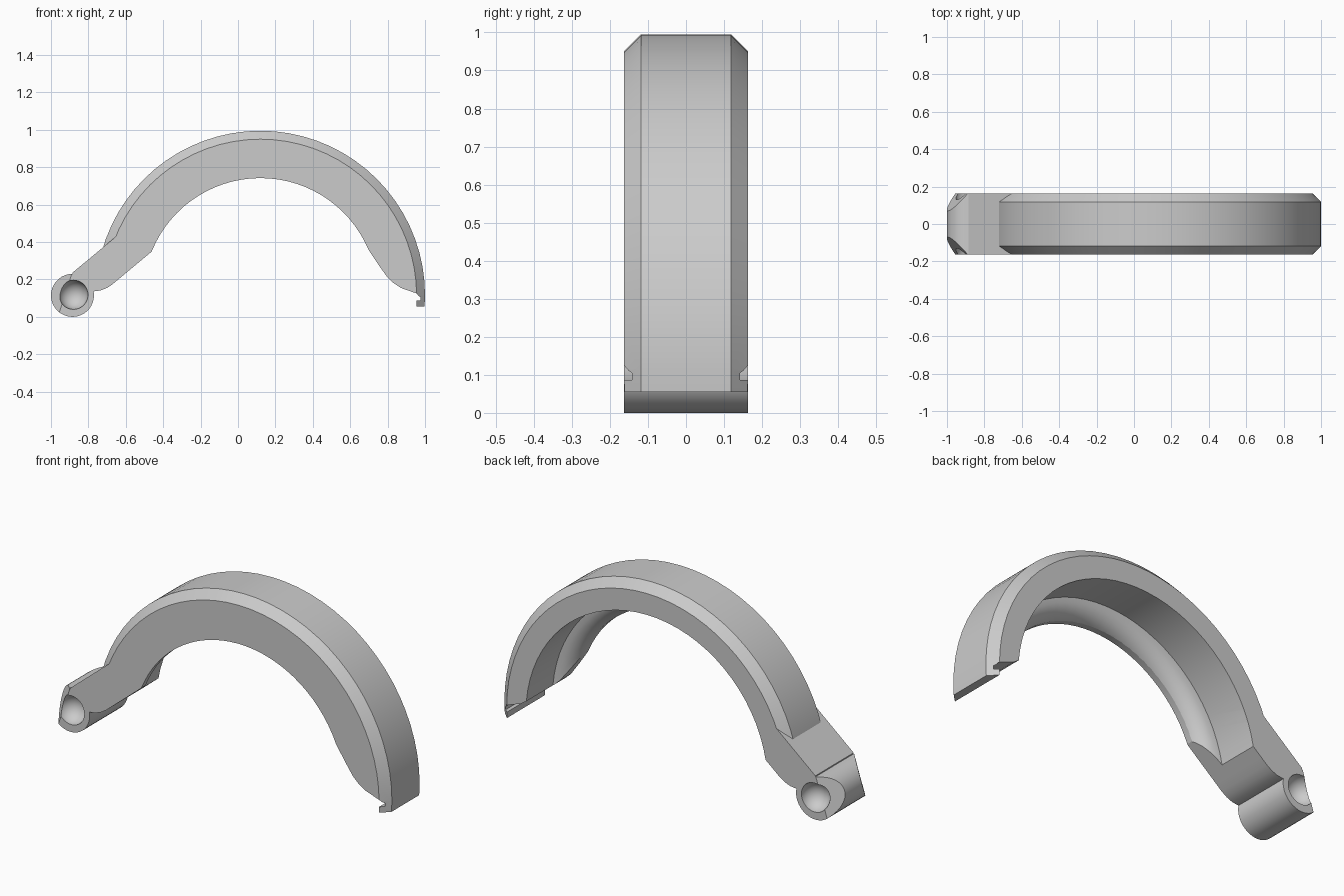
import bpy, bmesh, math
from mathutils import Vector

if "Cube" in bpy.data.objects:
    bpy.data.objects.remove(bpy.data.objects["Cube"])

X, Y, Z = Vector((1, 0, 0)), Vector((0, 1, 0)), Vector((0, 0, 1))
C = Vector((0.12, 0, 0.115))        # ring centre
K = Vector((-0.885, 0, 0.115))      # knuckle centre
W = 0.163                           # half width


def make(name, bm):
    bmesh.ops.recalc_face_normals(bm, faces=bm.faces[:])
    me = bpy.data.meshes.new(name)
    bm.to_mesh(me)
    bm.free()
    ob = bpy.data.objects.new(name, me)
    bpy.context.collection.objects.link(ob)
    return ob


def prism(name, pts, half=W, origin=Vector(), u=X, v=Z, w=Y):
    """Extrude a 2D outline (in the u, v plane) both ways along w."""
    bm = bmesh.new()
    a, b = [[bm.verts.new(origin + u * p + v * q + w * s * half) for p, q in pts]
            for s in (-1, 1)]
    bm.faces.new(a)
    bm.faces.new(b[::-1])
    for i in range(len(pts)):
        j = (i + 1) % len(pts)
        bm.faces.new((a[i], b[i], b[j], a[j]))
    return make(name, bm)


def lathe(name, pts, n=72):
    """Turn an (r, y) outline about the ring axis, with capped ends."""
    bm = bmesh.new()
    rings = [[bm.verts.new(C + Vector((r * math.cos(2 * math.pi * i / n), y,
                                       r * math.sin(2 * math.pi * i / n))))
              for i in range(n)] for r, y in pts]
    for a, b in zip(rings, rings[1:]):
        for i in range(n):
            j = (i + 1) % n
            bm.faces.new((a[i], a[j], b[j], b[i]))
    bm.faces.new(rings[0])
    bm.faces.new(rings[-1])
    return make(name, bm)


def ball(name, loc, r):
    bm = bmesh.new()
    bmesh.ops.create_uvsphere(bm, u_segments=32, v_segments=18, radius=r)
    bmesh.ops.translate(bm, verts=bm.verts[:], vec=loc)
    return make(name, bm)


def combine(ob, tool, op):
    m = ob.modifiers.new(op, 'BOOLEAN')
    m.operation, m.solver, m.object = op, 'EXACT', tool
    bpy.context.view_layer.objects.active = ob
    bpy.ops.object.modifier_apply(modifier=m.name)
    bpy.data.objects.remove(tool)


def arc(c, r, a0, a1, n):
    return [(c.x + r * math.cos(math.radians(a0 + (a1 - a0) * i / n)),
             c.z + r * math.sin(math.radians(a0 + (a1 - a0) * i / n)))
            for i in range(n + 1)]


# Half ring: oversize outline trimmed by a chamfered disc
outline = [(0.954, 0.055), (1.1, 0.055), (1.1, 1.1), (-1.1, 1.1), (-1.1, 0.057),
           (-0.64, 0.44), (-0.55, 0.36)]
outline += arc(C, 0.627, 157.9, 22.9, 30)
outline += [(0.75, 0.28), (0.80, 0.21), (0.83, 0.182), (0.87, 0.155), (0.955, 0.125),
            (0.966, 0.112), (0.975, 0.105), (0.975, 0.087), (0.954, 0.087)]
clamp = prism("clamp_half", outline, 0.2)
combine(clamp, lathe("disc", [(0.835, -W), (0.88, -0.118), (0.88, 0.118), (0.835, W)]),
        'INTERSECT')

# Hinge arm
combine(clamp, prism("arm", [(-0.885, 0.236), (-0.64, 0.44), (-0.52, 0.42), (-0.46, 0.35),
                             (-0.64, 0.2), (-0.67, 0.175), (-0.70, 0.155), (-0.735, 0.141),
                             (-0.775, 0.136), (-0.885, 0.115)]), 'UNION')

# Hinge knuckle
combine(clamp, prism("knuckle", arc(K, 0.115, 0, 350, 35)), 'UNION')

# Counterbore from the back, ending in a rounded inner flange
bore = [(0.72, 0.3)]
bore += [(0.72 - 0.1 * math.sin(math.radians(a)), -W + 0.1 * math.cos(math.radians(a)))
         for a in range(0, 91, 15)]
combine(clamp, lathe("bore", bore), 'DIFFERENCE')

# Slanted knuckle corners and round sockets, front and back
n = Vector((-0.951, 0, 0.309))
t = Vector((0.309, 0, 0.951))
for s in (-1, 1):
    combine(clamp, prism("corner", [(-0.01, 0.223), (0.15, 0.027), (0.25, 0.25)],
                         0.2, K, n, Y * s, t), 'DIFFERENCE')
    combine(clamp, ball("socket", K + Vector((0.005, s * W, 0.003)), 0.078), 'DIFFERENCE')

# Smooth gentle curvature, keep edges crisp
bpy.ops.object.select_all(action='DESELECT')
clamp.select_set(True)
bpy.context.view_layer.objects.active = clamp
bpy.ops.object.shade_smooth_by_angle(angle=math.radians(20))
